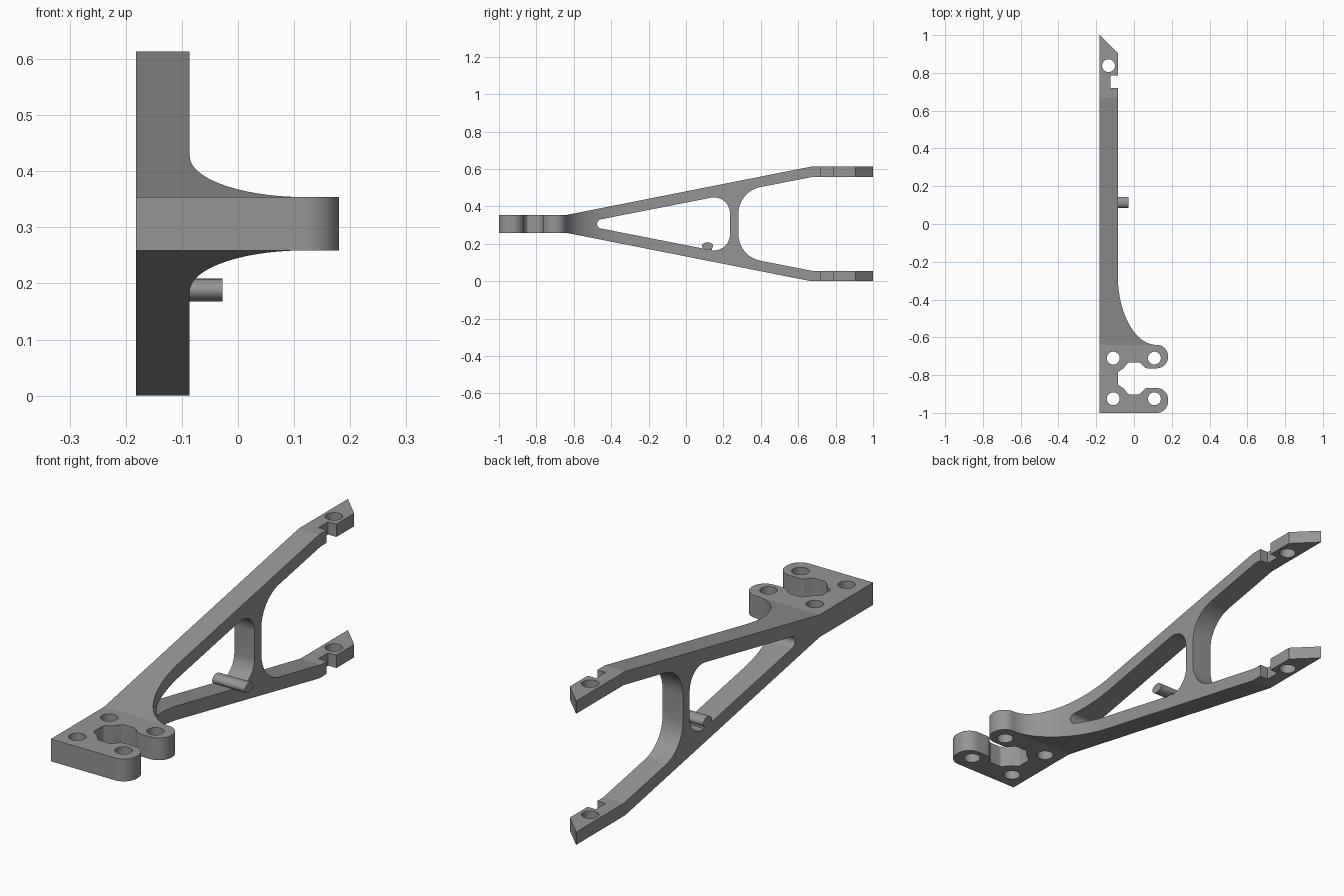
import bpy, bmesh, math
from mathutils import Vector

if "Cube" in bpy.data.objects:
    bpy.data.objects.remove(bpy.data.objects["Cube"])

grey = bpy.data.materials.new("grey")
grey.diffuse_color = (0.30, 0.30, 0.30, 1)
grey.use_nodes = True
grey.node_tree.nodes["Principled BSDF"].inputs["Base Color"].default_value = grey.diffuse_color
STEP = math.radians(7)
MID = 0.3065          # height of the side symmetry plane
X0, X1 = -0.182, -0.086   # left and right faces of the arms


def rounded(points):
    """Outline from (a, b, radius) corners; radius 0 keeps a sharp corner."""
    out = []
    for i, (a, b, r) in enumerate(points):
        p = Vector((a, b))
        if r == 0:
            out.append(p)
            continue
        u = (Vector(points[i - 1][:2]) - p).normalized()
        v = (Vector(points[(i + 1) % len(points)][:2]) - p).normalized()
        ang = u.angle(v)
        c = p + (u + v).normalized() * (r / math.sin(ang / 2))
        s = p + u * (r / math.tan(ang / 2)) - c
        e = p + v * (r / math.tan(ang / 2)) - c
        sweep = math.copysign(math.pi - ang, s.x * e.y - s.y * e.x)
        n = max(2, math.ceil(abs(sweep) / STEP))
        a0 = math.atan2(s.y, s.x)
        out += [c + r * Vector((math.cos(a0 + sweep * k / n), math.sin(a0 + sweep * k / n)))
                for k in range(n + 1)]
    return out


def ellipse(cx, cy, rx, ry, n=52):
    return [(cx + rx * math.cos(2 * math.pi * k / n), cy + ry * math.sin(2 * math.pi * k / n))
            for k in range(n)]


def prism(name, outline, axis, lo, hi):
    """Extrude an outline along x (outline is y, z) or along z (outline is x, y)."""
    bm = bmesh.new()
    rings = []
    for h in (lo, hi):
        rings.append([bm.verts.new((h, p[0], p[1]) if axis == "x" else (p[0], p[1], h))
                      for p in outline])
    bm.faces.new(rings[0])
    bm.faces.new(rings[1])
    n = len(outline)
    for i in range(n):
        j = (i + 1) % n
        bm.faces.new((rings[0][i], rings[0][j], rings[1][j], rings[1][i]))
    bmesh.ops.recalc_face_normals(bm, faces=bm.faces)
    me = bpy.data.meshes.new(name)
    bm.to_mesh(me)
    bm.free()
    me.materials.append(grey)
    ob = bpy.data.objects.new(name, me)
    bpy.context.collection.objects.link(ob)
    return ob


def combine(target, tool, operation):
    bpy.context.view_layer.objects.active = target
    mod = target.modifiers.new("cut", "BOOLEAN")
    mod.operation, mod.solver, mod.object = operation, "EXACT", tool
    bpy.ops.object.modifier_apply(modifier=mod.name)
    bpy.data.objects.remove(tool)


# Side outline: clamp block, two spreading arms, cross strut, flat arm ends
upper = [(-1.1, 0.0475, 0), (-0.64, 0.0475, 0), (0.67, 0.3065, 0), (1.1, 0.3065, 0),
         (1.1, 0.252, 0), (0.68, 0.252, 0), (0.28, 0.174, 0.146)]
top_half = [(y, MID + d, r) for y, d, r in upper]
low_half = [(y, MID - d, r) for y, d, r in reversed(upper)]
frame = prism("forked_frame", rounded(top_half + low_half), "x", -0.4, 0.4)

# Plan outline: arm with notch and bevelled tip, swept shoulder, split clamp
scoop = [(0.12 - 0.206 * math.cos(t), -0.27 - 0.37 * math.sin(t), 0)
         for t in (math.pi / 2 * k / 26 for k in range(27))]
plan = [(X0, -1, 0), (X0, 1, 0), (X1, 0.905, 0),
        (X1, 0.785, 0), (-0.125, 0.785, 0), (-0.125, 0.72, 0), (X1, 0.72, 0)]
plan += scoop
plan += [(0.18, -0.64, 0.059), (0.18, -0.764, 0.06), (0.06, -0.764, 0.03),
         (0.03, -0.732, 0.02), (-0.03, -0.732, 0.02), (-0.055, -0.764, 0.02),
         (X1, -0.785, 0.015), (X1, -0.85, 0.015), (-0.055, -0.87, 0.02),
         (-0.03, -0.902, 0.02), (0.03, -0.902, 0.02), (0.06, -0.868, 0.03),
         (0.18, -0.868, 0.06), (0.18, -1, 0.06)]
combine(frame, prism("plan", rounded(plan), "z", -0.2, 0.9), "INTERSECT")

# Rounded triangular window between the arms
window = [(-0.58, MID, 0.025), (0.235, MID + 0.16, 0.085), (0.235, MID - 0.16, 0.085)]
combine(frame, prism("window", rounded(window), "x", -0.5, 0.5), "DIFFERENCE")

# Bolt holes in the clamp and in the arm ends
holes = [(x, y) for x in (-0.11, 0.108) for y in (-0.71, -0.925)] + [(-0.135, 0.838)]
for x, y in holes:
    combine(frame, prism("hole", ellipse(x, y, 0.034, 0.034), "z", -0.3, 1), "DIFFERENCE")

# Side peg on the lower arm, with a small root joining it to the arm
prism("side_peg", ellipse(0.115, 0.188, 0.029, 0.0205), "x", X0, -0.028)
prism("peg_root", [(0.092, 0.15), (0.138, 0.15), (0.138, 0.185), (0.092, 0.185)],
      "x", X0 + 0.001, X1 - 0.001)

# Smooth the curves, keep the bends sharp
for ob in bpy.context.scene.objects:
    ob.select_set(True)
    bpy.context.view_layer.objects.active = ob
bpy.ops.object.shade_smooth_by_angle(angle=math.radians(10))
